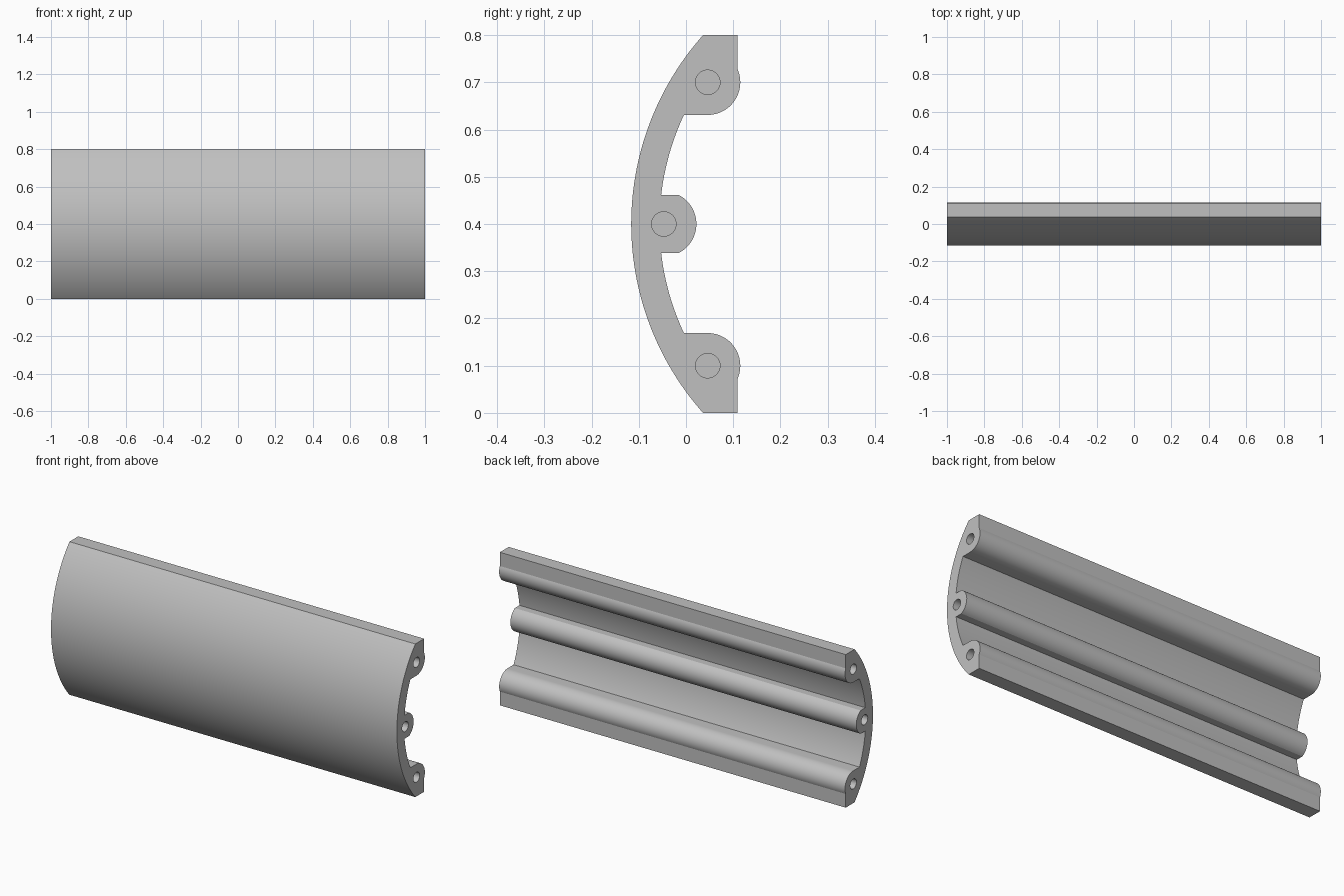
import bpy, bmesh, math
from mathutils import Vector

cube = bpy.data.objects.get("Cube")
if cube:
    bpy.data.objects.remove(cube, do_unlink=True)

HALF, MID = 1.0, 0.4            # half length, mid height
WALL_Y, OUTER, INNER = 0.486, 0.602, 0.542
BOSS, HOLE, DEPTH = 0.069, 0.026, 0.15
END_Y, END_Z = 0.046, 0.3       # end boss centre, measured from mid height
MID_Y, MID_Z = -0.047, 0.061    # middle boss centre and half height
BACK_Y = 0.109


def arc(cy, cz, r, a0, a1, n):
    """Points (y, z) along an arc, angles in radians from +y."""
    return [(cy + r * math.cos(a0 + (a1 - a0) * i / n),
             cz + r * math.sin(a0 + (a1 - a0) * i / n)) for i in range(n + 1)]


def wall_angle(z, r):
    return math.pi - math.asin(z / r)


# Upper half of the section, from the middle boss up to the outer face
half = arc(MID_Y, 0, BOSS, 0, math.asin(MID_Z / BOSS), 12)
half += arc(WALL_Y, 0, INNER, wall_angle(MID_Z, INNER),
            wall_angle(END_Z - BOSS, INNER), 16)
half += arc(END_Y, END_Z, BOSS, -math.pi / 2,
            math.acos((BACK_Y - END_Y) / BOSS), 24)
half += [(BACK_Y, MID)]
half += arc(WALL_Y, 0, OUTER, wall_angle(MID, OUTER), math.pi, 40)

# Mirror the half section below mid height
section = half + [(y, -z) for y, z in reversed(half[1:-1])]
hole_centres = [(END_Y, END_Z), (MID_Y, 0), (END_Y, -END_Z)]

bm = bmesh.new()


def ring(points, x):
    verts = [bm.verts.new((x, y, z + MID)) for y, z in points]
    edges = [bm.edges.new((a, b)) for a, b in zip(verts, verts[1:] + verts[:1])]
    return verts, edges


def bridge(a, b):
    for i in range(len(a)):
        j = (i + 1) % len(a)
        bm.faces.new((a[i], a[j], b[j], b[i]))


# End caps with blind screw holes, then the long walls between them
outlines = []
for side in (-1, 1):
    outline, cap_edges = ring(section, side * HALF)
    outlines.append(outline)
    for cy, cz in hole_centres:
        circle = arc(cy, cz, HOLE, 0, 2 * math.pi, 32)[:-1]
        rim, rim_edges = ring(circle, side * HALF)
        floor, _ = ring(circle, side * (HALF - DEPTH))
        bridge(rim, floor)
        bm.faces.new(floor)
        cap_edges += rim_edges
    bmesh.ops.triangle_fill(bm, edges=cap_edges, use_beauty=True,
                            normal=Vector((side, 0, 0)))
bridge(*outlines)
bmesh.ops.recalc_face_normals(bm, faces=bm.faces)

mesh = bpy.data.meshes.new("curved_panel")
bm.to_mesh(mesh)
bm.free()
panel = bpy.data.objects.new("curved_panel", mesh)
bpy.context.collection.objects.link(panel)

# Plain grey metal
grey = bpy.data.materials.new("plain_grey")
grey.use_nodes = True
colour = (0.53, 0.53, 0.53, 1)
grey.diffuse_color = colour
grey.node_tree.nodes["Principled BSDF"].inputs["Base Color"].default_value = colour
mesh.materials.append(grey)

bpy.ops.object.select_all(action="DESELECT")
panel.select_set(True)
bpy.context.view_layer.objects.active = panel
bpy.ops.object.shade_smooth_by_angle(angle=math.radians(20))
